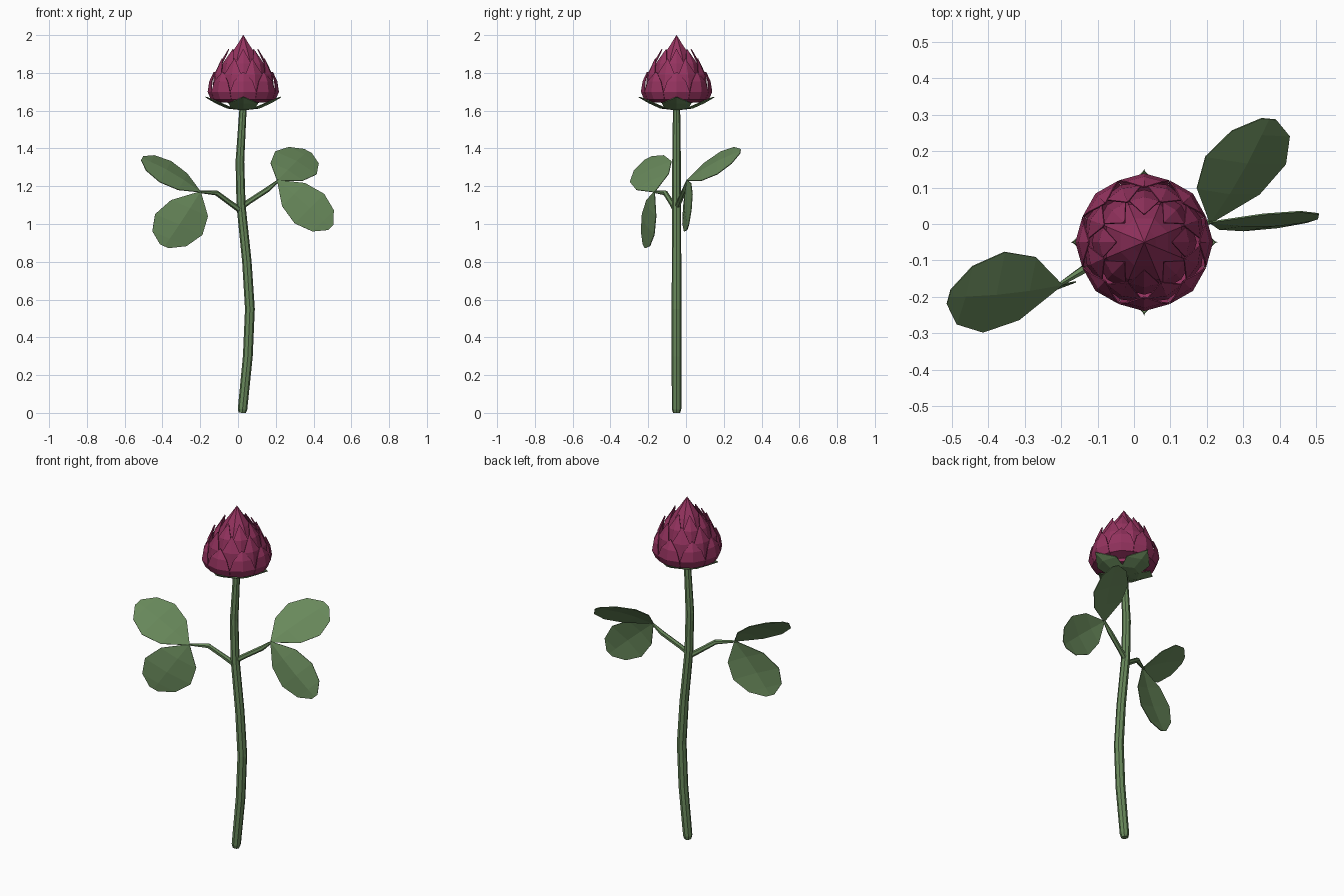
import bpy, bmesh, math
from mathutils import Vector

if "Cube" in bpy.data.objects:
    bpy.data.objects.remove(bpy.data.objects["Cube"])


def material(name, rgb):
    m = bpy.data.materials.new(name)
    m.diffuse_color = (*rgb, 1)
    m.use_nodes = True
    m.node_tree.nodes["Principled BSDF"].inputs["Base Color"].default_value = m.diffuse_color
    return m


GREEN = material("leaf green", (0.14, 0.25, 0.105))
PINK = material("petal crimson", (0.30, 0.033, 0.115))
CX, CY = 0.028, -0.05  # axis of the bloom


def finish(bm, name, mat, thickness=0):
    bmesh.ops.recalc_face_normals(bm, faces=bm.faces)
    me = bpy.data.meshes.new(name)
    bm.to_mesh(me)
    bm.free()
    me.materials.append(mat)
    ob = bpy.data.objects.new(name, me)
    bpy.context.collection.objects.link(ob)
    if thickness:
        mod = ob.modifiers.new("thickness", 'SOLIDIFY')
        mod.thickness = thickness
        mod.offset = 0
    return ob


def bridge(bm, rows, closed=False):
    """Quads between consecutive rows of vertices."""
    n = len(rows[0])
    for a, b in zip(rows, rows[1:]):
        for i in range(n if closed else n - 1):
            j = (i + 1) % n
            bm.faces.new((a[i], a[j], b[j], b[i]))


def tube(name, path, sides=8):
    """path: list of (x, y, z, radius)"""
    bm = bmesh.new()
    pts = [Vector(p[:3]) for p in path]
    rows = []
    for k, p in enumerate(pts):
        d = pts[min(k + 1, len(pts) - 1)] - pts[max(k - 1, 0)]
        u = d.cross(Vector((0, 1, 0))).normalized()
        v = d.cross(u).normalized()
        rows.append([bm.verts.new(p + path[k][3] * (math.cos(t) * u + math.sin(t) * v))
                     for t in (math.tau * i / sides for i in range(sides))])
    bridge(bm, rows, True)
    bm.faces.new(rows[0])
    bm.faces.new(rows[-1])
    return finish(bm, name, GREEN)


def leaf(name, base, tip, across, fold=0.014):
    """Blunt leaf folded along its midrib; across is the half-width vector."""
    bm = bmesh.new()
    base, tip, across = Vector(base), Vector(tip), Vector(across)
    normal = (tip - base).cross(across).normalized()
    if normal.y > 0:
        normal = -normal
    rows = []
    for t, w in ((0, 0.03), (0.3, 0.78), (0.6, 1), (0.86, 0.72), (1, 0.18)):
        p = base.lerp(tip, t)
        bow = normal * fold * math.sin(math.pi * t)
        rows.append([bm.verts.new(p - across * w), bm.verts.new(p + bow),
                     bm.verts.new(p + across * w)])
    bridge(bm, rows)
    return finish(bm, name, GREEN, 0.004)


def whorl(name, mat, count, turn, profile):
    """Ring of pointed petals; profile: (radius, z, half width) from base to tip."""
    bm = bmesh.new()
    for k in range(count):
        a = turn + math.tau * k / count
        rows = []
        for r, z, w in profile:
            row = []
            for s in (-1, 0, 1):
                t = a + s * w / r
                rr = r * (1 if s == 0 else 0.97)
                row.append(bm.verts.new((CX + rr * math.cos(t), CY + rr * math.sin(t), z)))
            rows.append(row)
        bridge(bm, rows)
    bmesh.ops.remove_doubles(bm, verts=bm.verts, dist=0.0002)
    return finish(bm, name, mat, 0.004)


# Stem and leaf stalks
tube("stem", [(0.022, -0.05, 0.0, 0.019), (0.024, -0.05, 0.02, 0.025),
              (0.052, -0.05, 0.3, 0.026), (0.063, -0.05, 0.55, 0.026),
              (0.047, -0.05, 0.8, 0.025), (0.016, -0.05, 1.1, 0.024),
              (0.010, -0.05, 1.33, 0.023), (0.027, -0.05, 1.62, 0.019)])
tube("right_stalk", [(0.01, -0.05, 1.085, 0.016), (0.06, -0.035, 1.12, 0.014),
                     (0.16, -0.005, 1.185, 0.014), (0.215, 0.008, 1.232, 0.006)], 6)
tube("left_stalk", [(0.01, -0.055, 1.075, 0.016), (-0.04, -0.075, 1.11, 0.014),
                    (-0.115, -0.11, 1.165, 0.014), (-0.205, -0.167, 1.17, 0.006)], 6)

# Two leaves on each stalk
right, left = (0.21, 0.005, 1.23), (-0.2, -0.167, 1.17)
leaf("right_upper_leaf", right, (0.37, 0.288, 1.385), (0.11, -0.01, -0.06))
leaf("right_lower_leaf", right, (0.49, 0.01, 0.982), (0.078, 0.026, 0.078))
leaf("left_upper_leaf", left, (-0.508, -0.20, 1.348), (-0.03, -0.11, -0.055))
leaf("left_lower_leaf", left, (-0.39, -0.222, 0.882), (-0.125, -0.032, 0.055))

# Sepals under the bloom
whorl("sepals", GREEN, 4, 0, [(0.015, 1.605, 0.012), (0.085, 1.613, 0.072),
                              (0.145, 1.64, 0.085), (0.2, 1.672, 0.002)])

# Overlapping petal layers
step = math.pi / 8
whorl("outer_petals", PINK, 8, 0, [(0.12, 1.645, 0.05), (0.17, 1.66, 0.066),
                                   (0.187, 1.70, 0.073), (0.178, 1.755, 0.052),
                                   (0.155, 1.805, 0.001)])
whorl("middle_petals", PINK, 8, step, [(0.11, 1.645, 0.043), (0.168, 1.70, 0.066),
                                       (0.158, 1.79, 0.052), (0.122, 1.875, 0.001)])
whorl("inner_petals", PINK, 8, 0, [(0.10, 1.65, 0.04), (0.142, 1.75, 0.056),
                                   (0.122, 1.85, 0.042), (0.078, 1.925, 0.001)])

# Closed bud in the middle
bm = bmesh.new()
rows = [[bm.verts.new((CX + r * math.cos(step * 2 * i + step),
                       CY + r * math.sin(step * 2 * i + step), z)) for i in range(8)]
        for r, z in ((0.09, 1.64), (0.12, 1.75), (0.112, 1.82), (0.07, 1.9),
                     (0.034, 1.95), (0.001, 2.0))]
bridge(bm, rows, True)
bm.faces.new(rows[0])
bm.faces.new(rows[-1])
finish(bm, "bud_core", PINK)
